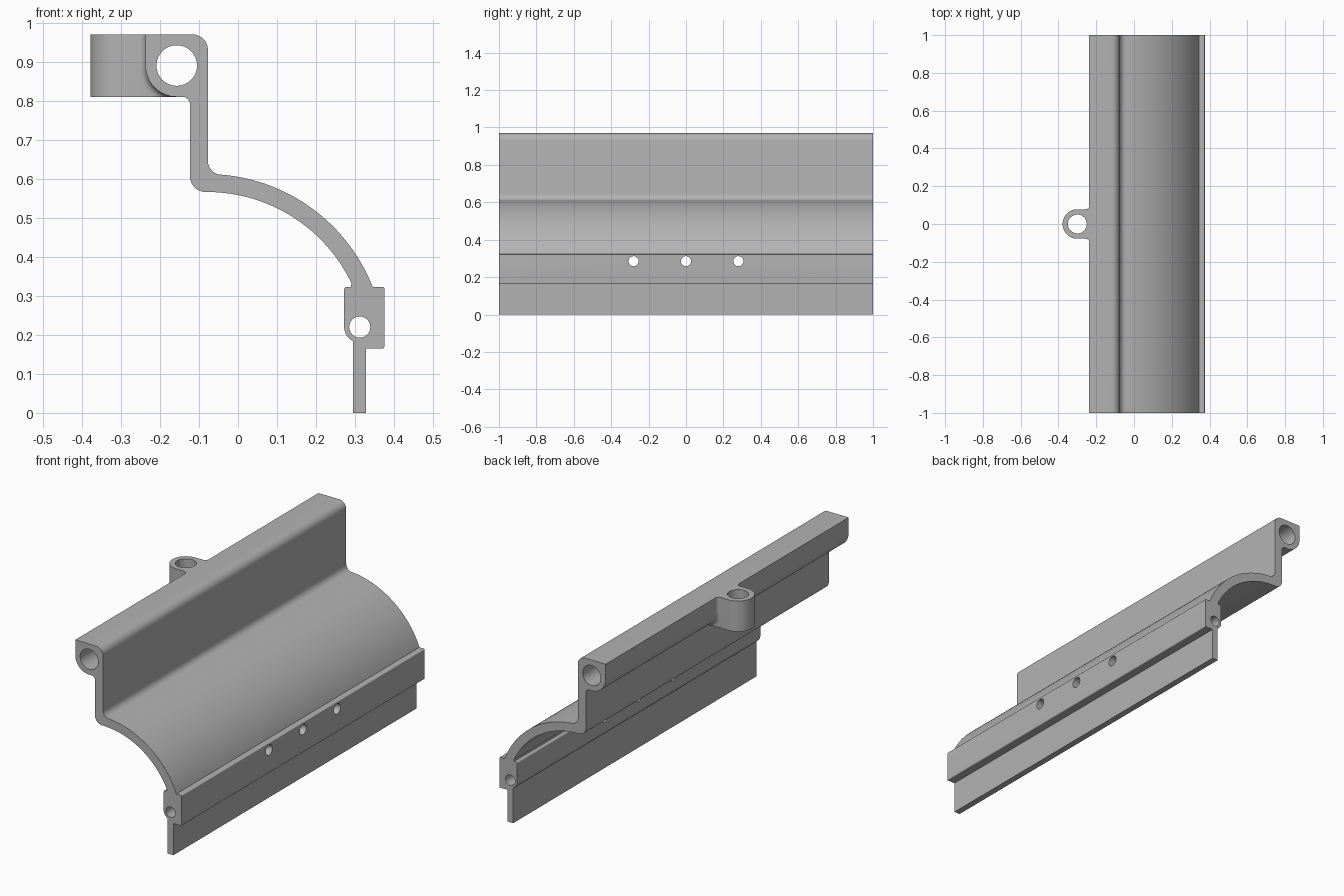
import bpy, bmesh
from math import sin, cos, tan, pi, radians, asin
from mathutils import Vector

cube = bpy.data.objects.get("Cube")
if cube:
    bpy.data.objects.remove(cube, do_unlink=True)

grey = bpy.data.materials.new("plain grey")
grey.use_nodes = True
colour = (0.45, 0.45, 0.45, 1)
grey.diffuse_color = colour
grey.node_tree.nodes["Principled BSDF"].inputs["Base Color"].default_value = colour


def arc(cx, cy, r, a, b, n=24):
    """Points along an arc, angles in degrees."""
    angles = [radians(a + (b - a) * i / n) for i in range(n + 1)]
    return [(cx + r * cos(t), cy + r * sin(t)) for t in angles]


def rounded(points, n=8):
    """Outline whose points may carry a third value, the corner radius."""
    out = []
    for i, p in enumerate(points):
        c = Vector(p[:2])
        if len(p) < 3:
            out.append(c)
            continue
        u = (Vector(points[i - 1][:2]) - c).normalized()
        v = (Vector(points[(i + 1) % len(points)][:2]) - c).normalized()
        half = u.angle(v) / 2
        centre = c + (u + v).normalized() * (p[2] / sin(half))
        a = c + u * (p[2] / tan(half)) - centre
        b = c + v * (p[2] / tan(half)) - centre
        sweep = a.angle(b)
        for k in range(n + 1):
            t = k / n
            out.append(centre + (a * sin((1 - t) * sweep) + b * sin(t * sweep)) / sin(sweep))
    return out


def loft(name, rings):
    """Closed solid through rings of equal point count."""
    bm = bmesh.new()
    loops = [[bm.verts.new(p) for p in ring] for ring in rings]
    for r, s in zip(loops, loops[1:]):
        for i in range(len(r)):
            bm.faces.new((r[i - 1], r[i], s[i], s[i - 1]))
    bm.faces.new(loops[0])
    bm.faces.new(loops[-1])
    bmesh.ops.recalc_face_normals(bm, faces=bm.faces)
    mesh = bpy.data.meshes.new(name)
    bm.to_mesh(mesh)
    bm.free()
    mesh.materials.append(grey)
    ob = bpy.data.objects.new(name, mesh)
    bpy.context.collection.objects.link(ob)
    return ob


PLACE = {"x": lambda a, b, d: (d, a, b),
         "y": lambda a, b, d: (a, d, b),
         "z": lambda a, b, d: (a, b, d)}


def prism(name, outline, axis, lo, hi):
    return loft(name, [[PLACE[axis](p[0], p[1], d) for p in outline] for d in (lo, hi)])


def bore(name, cx, cy, r, axis, lo, hi):
    return prism(name, arc(cx, cy, r, 0, 360, 48)[:-1], axis, lo, hi)


def combine(target, tool, operation):
    mod = target.modifiers.new(operation, "BOOLEAN")
    mod.operation, mod.solver, mod.object = operation, "EXACT", tool
    bpy.context.view_layer.objects.active = target
    bpy.ops.object.modifier_apply(modifier=mod.name)
    bpy.data.objects.remove(tool, do_unlink=True)


# Long extruded rail: tubular head, wall, curved web, lower block and lip
HEAD = (-0.157, 0.89)
section = rounded(
    [(-0.237, 0.97), (-0.077, 0.97, 0.04), (-0.077, 0.612, 0.035)]
    + arc(-0.08, 0.155, 0.457, 84.7, 21.6, 32)
    + [(0.375, 0.323, 0.005), (0.375, 0.165, 0.005), (0.328, 0.165),
       (0.328, 0), (0.295, 0)]
    + arc(0.312, 0.22, 0.04, 245, 180, 10)
    + [(0.272, 0.323, 0.008), (0.289, 0.323)]
    + arc(-0.08, 0.155, 0.411, 25.5, 90, 32)
    + [(-0.123, 0.566, 0.04), (-0.123, 0.81, 0.02)]
    + arc(*HEAD, 0.08, 270, 180, 24))
rail = prism("rail", section, "y", -1, 1)

# Side lug with its blended collar
lug = prism("lug", arc(-0.3, 0, 0.078, 90, 270, 40) + [(-0.15, -0.078), (-0.15, 0.078)],
            "z", 0.81, 0.97)
combine(rail, lug, "UNION")


def collar_ring(offset, y):
    r = 0.08 + offset
    low = 180 + (90 if offset <= 0 else asin(0.08 / r) * 180 / pi)
    ring = arc(*HEAD, r, 180, low, 16) + [(-0.15, 0.81), (-0.15, 0.97), (HEAD[0] - r, 0.97)]
    return [(x, y, max(z, 0.81)) for x, z in ring]


fillet = 0.02
steps = [radians(90 * i / 6) for i in range(7)]
half_collar = [(fillet * (1 - sin(t)) - 0.0005, 0.098 - fillet * cos(t)) for t in steps]
rings = [collar_ring(o, -y) for o, y in reversed(half_collar)]
rings += [collar_ring(o, y) for o, y in half_collar]
combine(rail, loft("collar", rings), "UNION")

# Lengthwise bores, lug bore and cross holes
cutters = [bore("head_bore", *HEAD, 0.052, "y", -1.1, 1.1),
           bore("block_bore", 0.312, 0.22, 0.027, "y", -1.1, 1.1),
           bore("lug_bore", -0.3, 0, 0.05, "z", 0.7, 1.1)]
cutters += [bore("cross_hole", y, 0.285, 0.027, "x", 0.2, 0.45) for y in (-0.28, 0, 0.28)]
for cutter in cutters:
    combine(rail, cutter, "DIFFERENCE")

bpy.ops.object.select_all(action="DESELECT")
rail.select_set(True)
bpy.context.view_layer.objects.active = rail
bpy.ops.object.shade_smooth_by_angle(angle=radians(30))
